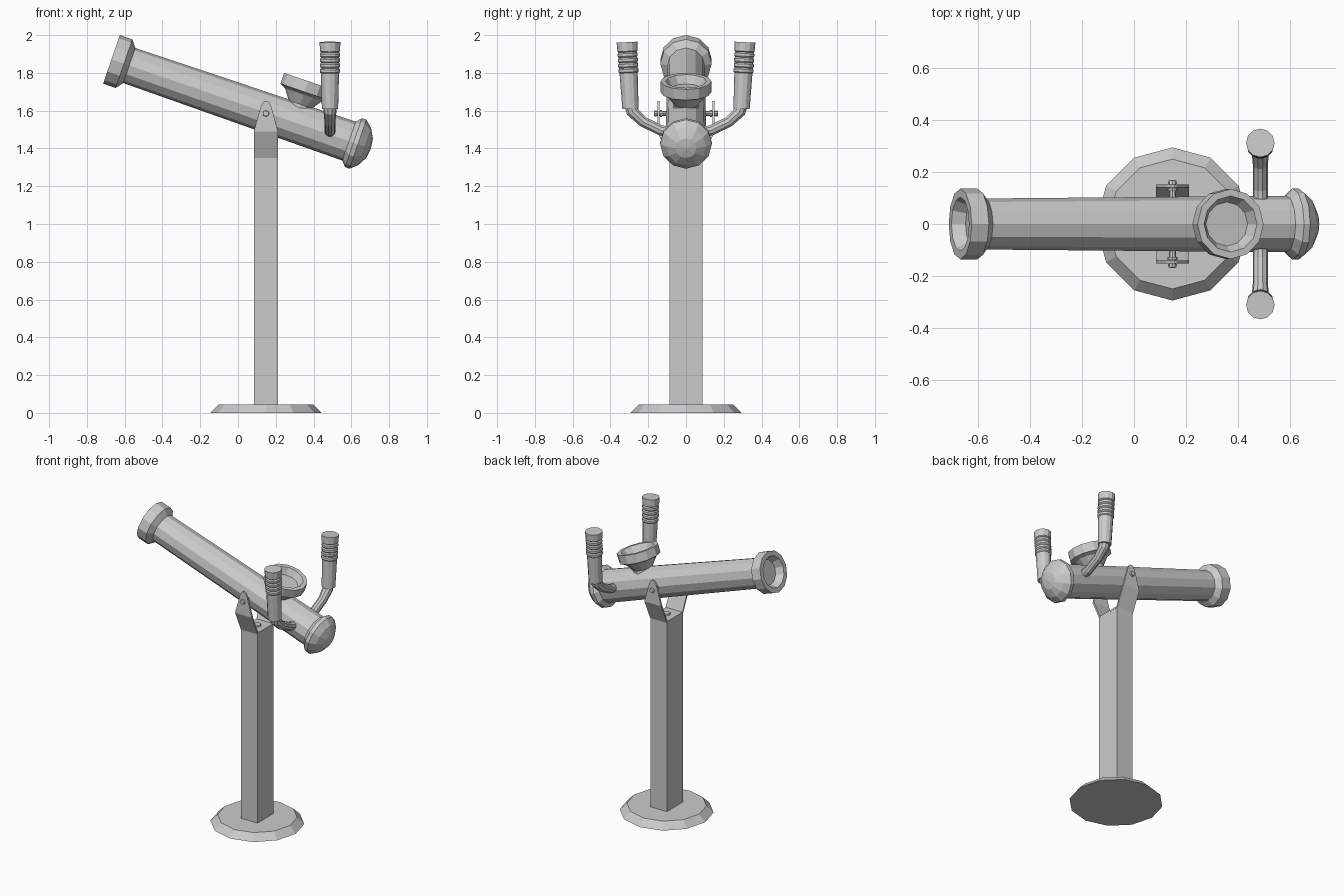
import bpy, bmesh
from math import radians, sin, cos, pi
from mathutils import Matrix, Vector

if "Cube" in bpy.data.objects:
    bpy.data.objects.remove(bpy.data.objects["Cube"])

CX = 0.148                      # mast centre line
TILT = radians(19)
PIVOT = Matrix.Translation((CX, 0, 1.59))
TUBE = PIVOT @ Matrix.Rotation(radians(90) + TILT, 4, 'Y')   # local z runs down the barrel
EYE = PIVOT @ Matrix.Rotation(TILT, 4, 'Y')                  # local z is square to the barrel


def finish(name, bm):
    bmesh.ops.remove_doubles(bm, verts=bm.verts, dist=1e-5)
    bmesh.ops.recalc_face_normals(bm, faces=bm.faces)
    mesh = bpy.data.meshes.new(name)
    bm.to_mesh(mesh)
    bm.free()
    ob = bpy.data.objects.new(name, mesh)
    bpy.context.collection.objects.link(ob)
    return ob


def lathe(name, profile, sides, matrix):
    """Revolve (height, radius) points about local z; radius 0 closes an end."""
    bm = bmesh.new()
    rings = []
    for h, r in profile:
        if r == 0:
            rings.append([bm.verts.new((0, 0, h))] * sides)
        else:
            rings.append([bm.verts.new((r * cos(2 * pi * i / sides), r * sin(2 * pi * i / sides), h))
                          for i in range(sides)])
    for a, b in zip(rings, rings[1:]):
        for i in range(sides):
            j = (i + 1) % sides
            quad = list(dict.fromkeys([a[i], a[j], b[j], b[i]]))
            if len(quad) > 2:
                bm.faces.new(quad)
    bm.transform(matrix)
    return finish(name, bm)


def pipe(name, points, sides):
    """Sweep a circle along (y, z, radius) points in a plane of constant x."""
    bm = bmesh.new()
    path = [Vector((0.487, y, z)) for y, z, r in points]
    rings = []
    for k, p in enumerate(path):
        t = Vector()
        if k:
            t += (p - path[k - 1]).normalized()
        if k < len(path) - 1:
            t += (path[k + 1] - p).normalized()
        u = Vector((1, 0, 0))
        v = t.normalized().cross(u)
        rings.append([bm.verts.new(p + points[k][2] * (u * cos(2 * pi * i / sides) + v * sin(2 * pi * i / sides)))
                      for i in range(sides)])
    for a, b in zip(rings, rings[1:]):
        for i in range(sides):
            j = (i + 1) % sides
            bm.faces.new((a[i], a[j], b[j], b[i]))
    bm.faces.new(rings[0])
    bm.faces.new(rings[-1])
    return finish(name, bm)


# Base plate and mast
lathe("base", [(0, 0), (0, 0.295), (0.045, 0.25), (0.045, 0)], 12, Matrix.Translation((CX, 0, 0)))
bm = bmesh.new()
bmesh.ops.create_cube(bm, size=1, matrix=Matrix.Translation((CX, 0, 0.69)) @ Matrix.Diagonal((0.127, 0.176, 1.32, 1)))
finish("mast", bm)

# Forked bracket: bent strip with tapering ears
bm = bmesh.new()
half = [(0.088, 1.35, 0.064), (0.152, 1.49, 0.064), (0.152, 1.625, 0.027), (0.152, 1.645, 0.016), (0.152, 1.652, 0.006)]
strip = [(-y, z, w) for y, z, w in reversed(half)] + half
rows = [[bm.verts.new((CX + s * w, y, z)) for s in (-1, 1)] for y, z, w in strip]
for a, b in zip(rows, rows[1:]):
    bm.faces.new((a[0], a[1], b[1], b[0]))
bracket = finish("bracket", bm)
solid = bracket.modifiers.new("thickness", 'SOLIDIFY')
solid.thickness = 0.012
solid.offset = -1 if bracket.data.polygons[4].normal.z < 0 else 1
lathe("bracket_screw", [(1.355, 0), (1.355, 0.026), (1.372, 0.022), (1.375, 0)], 8, Matrix.Translation((CX, 0, 0)))

# Pivot pins with heads either side of the ears
for s, side in ((1, "back"), (-1, "front")):
    lathe("pivot_pin_" + side,
          [(0.09, 0), (0.09, 0.013), (0.128, 0.013), (0.128, 0.019), (0.138, 0.019), (0.138, 0.013),
           (0.155, 0.013), (0.155, 0.017), (0.168, 0.015), (0.17, 0)], 8,
          Matrix.Translation((CX, 0, 1.585)) @ Matrix.Rotation(radians(-90 * s), 4, 'X'))

# Barrel, hollow lens ring and domed end
lathe("barrel", [(-0.80, 0), (-0.80, 0.098), (0.49, 0.109), (0.49, 0)], 12, TUBE)
lathe("lens_ring", [(-0.815, 0), (-0.815, 0.082), (-0.865, 0.104), (-0.865, 0.136), (-0.795, 0.136),
                    (-0.765, 0.098), (-0.765, 0)], 12, TUBE)
lathe("end_dome", [(0.465, 0), (0.465, 0.109), (0.49, 0.137), (0.515, 0.137), (0.552, 0.105),
                   (0.58, 0.055), (0.588, 0)], 12, TUBE)

# Eyepiece funnel
lathe("eyepiece", [(0.05, 0), (0.05, 0.065), (0.10, 0.065), (0.155, 0.105), (0.17, 0.135), (0.23, 0.135),
                   (0.23, 0.108), (0.185, 0.085), (0.185, 0)], 12, EYE @ Matrix.Translation((0.158, 0, 0)))

# Handles: bent arm, shaft and ribbed grip on each side
grip = [(0.185, 0), (0.185, 0.044)]
for k in range(4):
    h = 0.195 + k * 0.028
    grip += [(h, 0.053), (h + 0.014, 0.053), (h + 0.021, 0.047)]
grip += [(0.305, 0.053), (0.353, 0.055), (0.353, 0)]
for s, side in ((1, "back"), (-1, "front")):
    pipe("handle_arm_" + side, [(s * 0.08, 1.487, 0.029), (s * 0.135, 1.496, 0.029), (s * 0.228, 1.542, 0.029),
                                (s * 0.284, 1.595, 0.034), (s * 0.295, 1.64, 0.036)], 10)
    frame = Matrix.Translation((0.487, s * 0.294, 1.61)) @ Matrix.Rotation(radians(-3 * s), 4, 'X')
    lathe("handle_shaft_" + side, [(0, 0), (0, 0.043), (0.19, 0.048), (0.19, 0)], 12, frame)
    lathe("handle_grip_" + side, grip, 12, frame)
